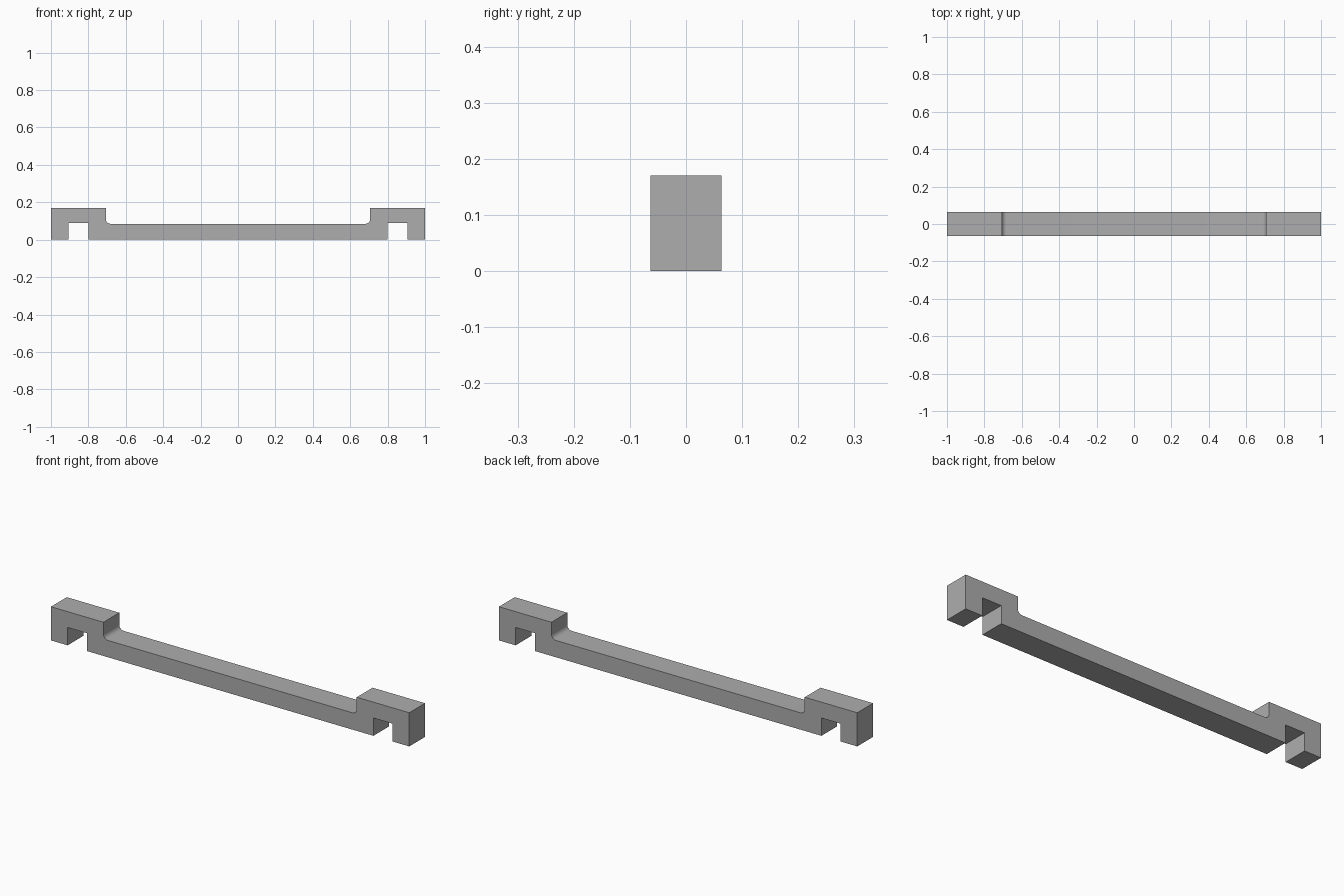
import bpy
import bmesh
from math import sin, cos, pi

cube = bpy.data.objects.get("Cube")
if cube:
    bpy.data.objects.remove(cube, do_unlink=True)

# Key dimensions
HALF_LENGTH, HALF_DEPTH, HEIGHT = 1.0, 0.063, 0.17
BAR_TOP, SLOT_TOP = 0.085, 0.09
SLOT_IN, SLOT_OUT, SHOULDER = 0.8, 0.907, 0.707
FILLET, STEPS = 0.025, 8

grey = bpy.data.materials.new("plain_grey")
grey.use_nodes = True
colour = (0.42, 0.42, 0.42, 1)
grey.diffuse_color = colour
grey.node_tree.nodes["Principled BSDF"].inputs["Base Color"].default_value = colour

# Right half of the outline, from the underside round to the bar top
half = [(SLOT_IN, 0), (SLOT_IN, SLOT_TOP), (SLOT_OUT, SLOT_TOP), (SLOT_OUT, 0),
        (HALF_LENGTH, 0), (HALF_LENGTH, HEIGHT), (SHOULDER, HEIGHT)]

# Rounded inner corner where the raised end meets the bar
for i in range(STEPS + 1):
    a = pi / 2 * i / STEPS
    half.append((SHOULDER - FILLET + FILLET * cos(a),
                 BAR_TOP + FILLET - FILLET * sin(a)))

# Mirror the outline and extrude it through the depth
outline = half + [(-x, z) for x, z in reversed(half)]
bm = bmesh.new()
face = bm.faces.new([bm.verts.new((x, -HALF_DEPTH, z)) for x, z in outline])
result = bmesh.ops.extrude_face_region(bm, geom=[face], use_keep_orig=True)
moved = [v for v in result["geom"] if isinstance(v, bmesh.types.BMVert)]
bmesh.ops.translate(bm, verts=moved, vec=(0, 2 * HALF_DEPTH, 0))
bmesh.ops.recalc_face_normals(bm, faces=bm.faces)

mesh = bpy.data.meshes.new("handle_bar")
bm.to_mesh(mesh)
bm.free()
mesh.materials.append(grey)
bar = bpy.data.objects.new("handle_bar", mesh)
bpy.context.collection.objects.link(bar)

# Smooth the fillets, keep the corners sharp
bpy.ops.object.select_all(action="DESELECT")
bar.select_set(True)
bpy.context.view_layer.objects.active = bar
bpy.ops.object.shade_smooth_by_angle(angle=pi / 6)
